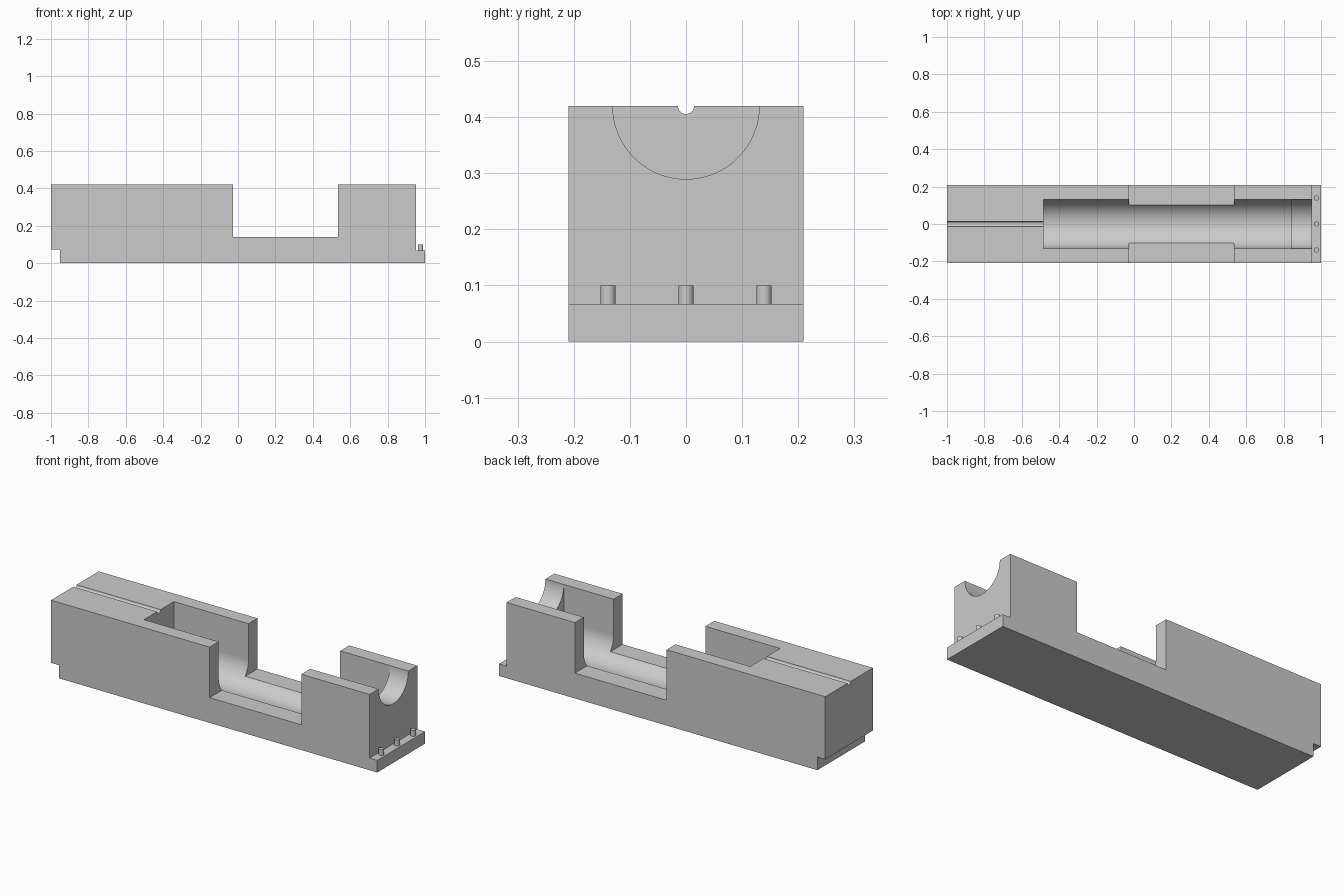
import bpy, bmesh, math
from mathutils import Vector

if "Cube" in bpy.data.objects:
    bpy.data.objects.remove(bpy.data.objects["Cube"], do_unlink=True)

grey = bpy.data.materials.new("light grey")
grey.use_nodes = True
colour = (0.6, 0.6, 0.6, 1)
grey.diffuse_color = colour
grey.node_tree.nodes["Principled BSDF"].inputs["Base Color"].default_value = colour


def prism(name, points, sweep):
    """Extrude a closed outline of 3D points along a vector."""
    bm = bmesh.new()
    face = bm.faces.new([bm.verts.new(p) for p in points])
    result = bmesh.ops.extrude_face_region(bm, geom=[face])
    moved = [v for v in result["geom"] if isinstance(v, bmesh.types.BMVert)]
    bmesh.ops.translate(bm, verts=moved, vec=Vector(sweep))
    bmesh.ops.recalc_face_normals(bm, faces=bm.faces)
    mesh = bpy.data.meshes.new(name)
    bm.to_mesh(mesh)
    bm.free()
    mesh.materials.append(grey)
    obj = bpy.data.objects.new(name, mesh)
    bpy.context.collection.objects.link(obj)
    return obj


def channel(name, x0, x1, radius, centre_z, steps):
    """Round-bottomed channel running along x and open at the top."""
    arc = [math.pi * (1 + i / steps) for i in range(steps + 1)]
    pts = [(x0, radius * math.cos(a), centre_z + radius * math.sin(a)) for a in arc]
    pts += [(x0, radius, 0.5), (x0, -radius, 0.5)]
    return prism(name, pts, (x1 - x0, 0, 0))


def pin(name, x, y, z0, z1, radius):
    ring = [2 * math.pi * i / 32 for i in range(32)]
    pts = [(x + radius * math.cos(a), y + radius * math.sin(a), z0) for a in ring]
    return prism(name, pts, (0, 0, z1 - z0))


def smooth(obj):
    bpy.ops.object.select_all(action="DESELECT")
    obj.select_set(True)
    bpy.context.view_layer.objects.active = obj
    bpy.ops.object.shade_smooth_by_angle(angle=math.radians(30))


# Body: side outline with the window, connecting lip and matching rebate
outline = [(-0.952, 0), (1, 0), (1, 0.067), (0.953, 0.067), (0.953, 0.42),
           (0.535, 0.42), (0.535, 0.14), (-0.027, 0.14), (-0.027, 0.42),
           (-1, 0.42), (-1, 0.073), (-0.952, 0.073)]
body = prism("body", [(x, -0.209, z) for x, z in outline], (0, 0.418, 0))

# Long trough, round end opening, cable groove and sockets over the rebate
cutters = [channel("trough_cutter", -0.485, 0.84, 0.131, 0.223, 48),
           channel("opening_cutter", 0.8, 1.1, 0.1305, 0.42, 48),
           channel("groove_cutter", -1.1, -0.45, 0.0145, 0.42, 16)]
peg_rows = (("front", -0.139), ("middle", 0), ("back", 0.139))
for side, y in peg_rows:
    cutters.append(pin(side + "_socket_cutter", -0.976, y, 0.05, 0.108, 0.0145))

bpy.context.view_layer.objects.active = body
for cutter in cutters:
    cutter.hide_render = True
    mod = body.modifiers.new(cutter.name, "BOOLEAN")
    mod.operation = "DIFFERENCE"
    mod.solver = "EXACT"
    mod.object = cutter
    bpy.ops.object.modifier_apply(modifier=mod.name)
    bpy.data.objects.remove(cutter, do_unlink=True)
smooth(body)

# Locating pegs on the lip
for side, y in peg_rows:
    smooth(pin(side + "_peg", 0.976, y, 0.06, 0.1, 0.0135))
